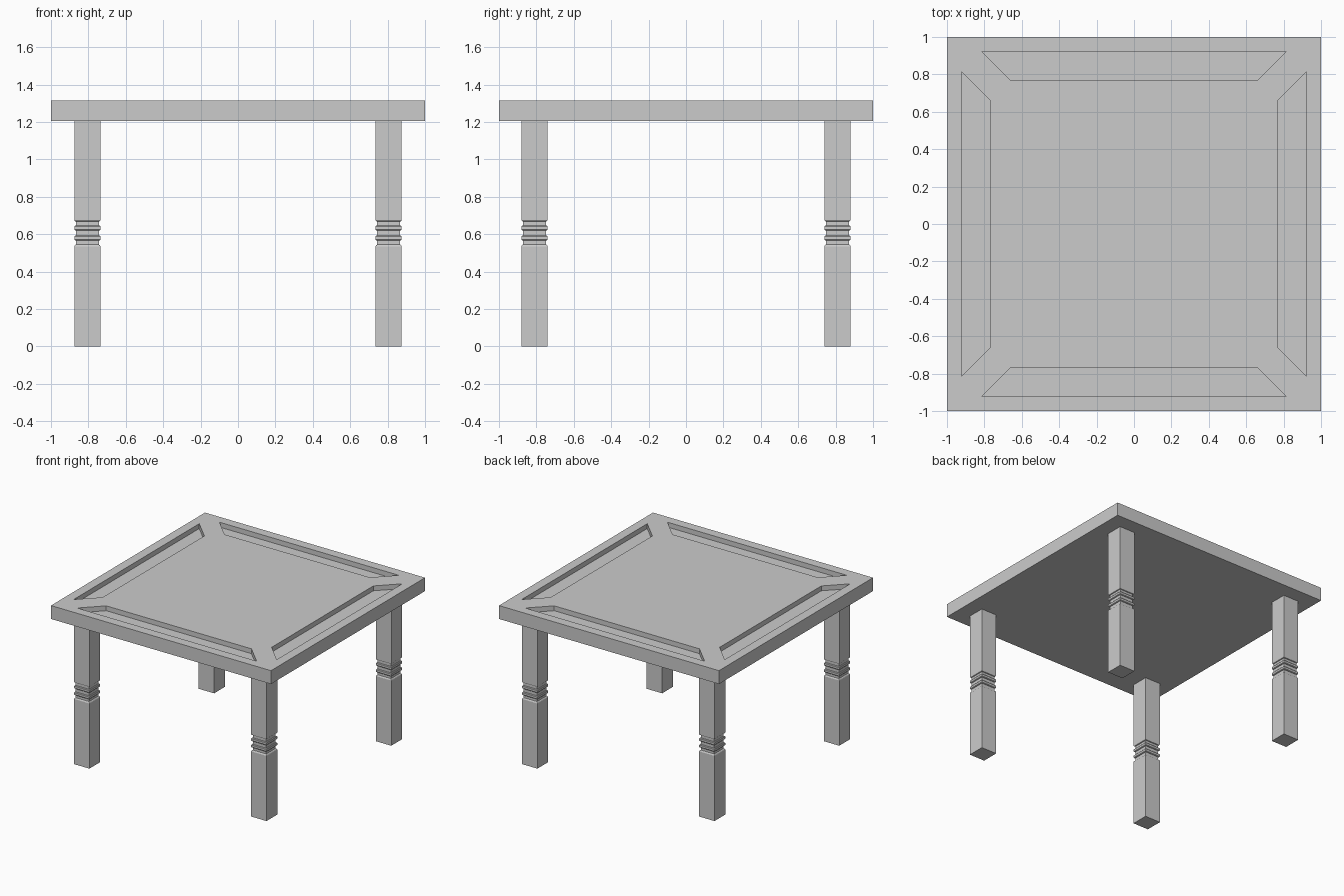
import bpy, bmesh
from math import pi
from mathutils import Matrix

if "Cube" in bpy.data.objects:
    bpy.data.objects.remove(bpy.data.objects["Cube"])

TOP_Z, UNDER_Z, GROOVE = 1.315, 1.205, 0.04


def make_object(name, bm):
    bmesh.ops.recalc_face_normals(bm, faces=bm.faces)
    mesh = bpy.data.meshes.new(name)
    bm.to_mesh(mesh)
    bm.free()
    obj = bpy.data.objects.new(name, mesh)
    bpy.context.collection.objects.link(obj)
    return obj


def loft(bm, rings):
    """Skin a stack of equal-length point rings and cap both ends."""
    loops = [[bm.verts.new(p) for p in ring] for ring in rings]
    n = len(loops[0])
    for a, b in zip(loops, loops[1:]):
        for i in range(n):
            j = (i + 1) % n
            bm.faces.new((a[i], a[j], b[j], b[i]))
    bm.faces.new(loops[0])
    bm.faces.new(loops[-1])


def square(h, z):
    return [(-h, -h, z), (h, -h, z), (h, h, z), (-h, h, z)]


# Tabletop slab
bm = bmesh.new()
loft(bm, [square(1, UNDER_Z), square(1, TOP_Z)])
tabletop = make_object("tabletop", bm)

# Four mitred grooves sunk into the top
bm = bmesh.new()
outline = [(-0.815, -0.923), (0.815, -0.923), (0.66, -0.768), (-0.66, -0.768)]
for k in range(4):
    turn = Matrix.Rotation(k * pi / 2, 3, 'Z')
    loft(bm, [[turn @ Matrix.Identity(3) @ Matrix.Identity(3).col[0] * x
               + turn.col[1] * y + turn.col[2] * z for x, y in outline]
              for z in (TOP_Z - GROOVE, TOP_Z + 0.1)])
cutter = make_object("groove_cutter", bm)
cutter.hide_render = True
cut = tabletop.modifiers.new("grooves", 'BOOLEAN')
cut.operation = 'DIFFERENCE'
cut.solver = 'EXACT'
cut.object = cutter
bpy.context.view_layer.objects.active = tabletop
bpy.ops.object.modifier_apply(modifier=cut.name)
bpy.data.objects.remove(cutter)

# Square leg profile: (half width, height), two raised bands at the neck
profile = [(0.07, 0), (0.07, 0.535), (0.067, 0.541), (0.061, 0.545),
           (0.061, 0.567), (0.066, 0.567), (0.07, 0.572), (0.07, 0.588),
           (0.066, 0.593), (0.061, 0.593),
           (0.061, 0.62), (0.066, 0.62), (0.07, 0.625), (0.07, 0.641),
           (0.066, 0.646), (0.061, 0.646),
           (0.061, 0.667), (0.067, 0.67), (0.07, 0.676), (0.07, UNDER_Z)]
for side, x in (("left", -0.805), ("right", 0.805)):
    for end, y in (("front", -0.81), ("back", 0.81)):
        bm = bmesh.new()
        loft(bm, [square(h, z) for h, z in profile])
        leg = make_object(f"{end}_{side}_leg", bm)
        leg.location = (x, y, 0)
